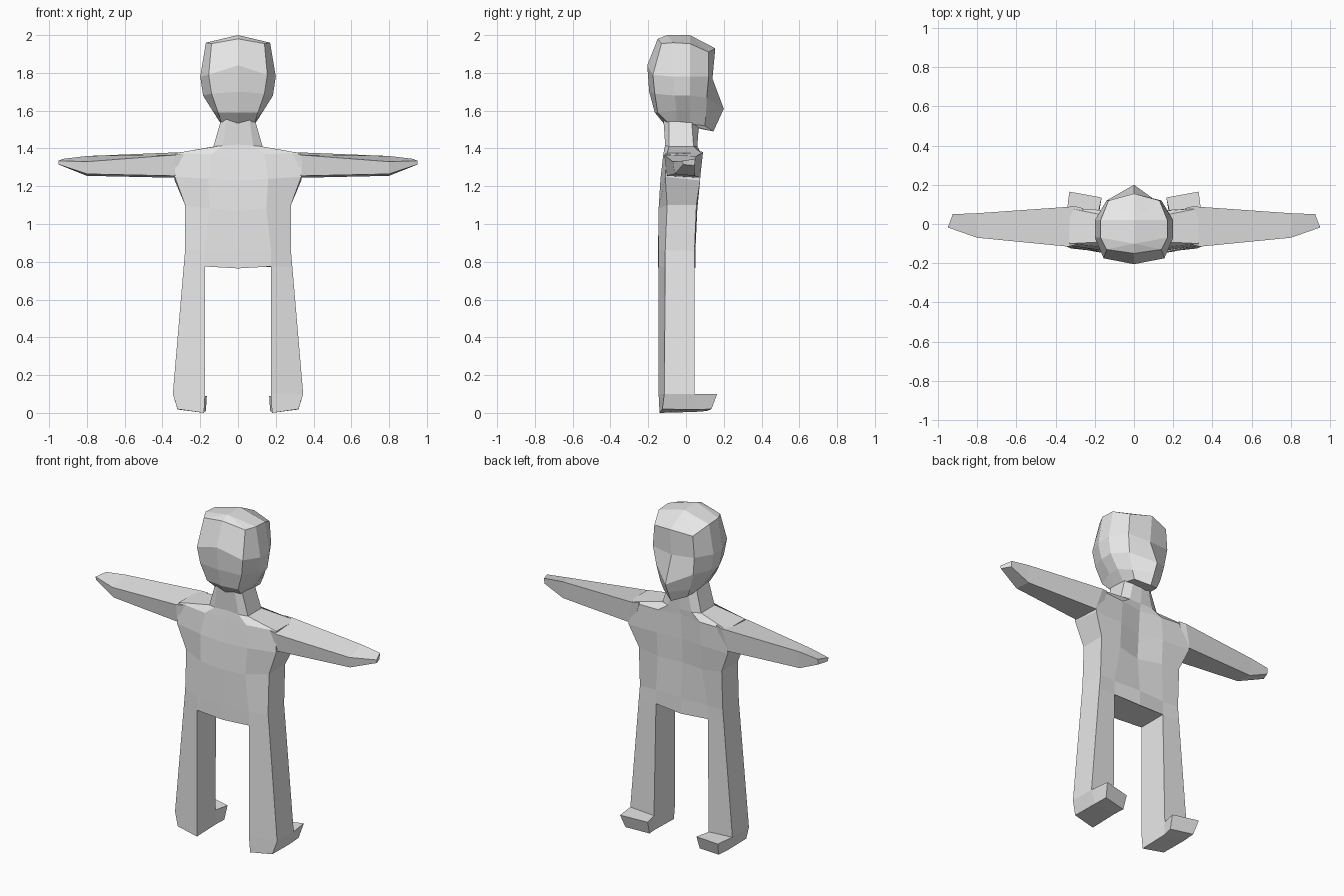
import bpy
import bmesh

grey = bpy.data.materials.new("plain grey")
grey.diffuse_color = (0.8, 0.8, 0.8, 1)


def loft(name, rings, cap_top=True):
    """Skin a stack of equal-length rings and cap the ends, flat shaded."""
    bm = bmesh.new()
    rows = [[bm.verts.new(p) for p in ring] for ring in rings]
    n = len(rows[0])
    for a, b in zip(rows, rows[1:]):
        for i in range(n):
            j = (i + 1) % n
            bm.faces.new((a[i], a[j], b[j], b[i]))
    bm.faces.new(rows[0])
    if cap_top:
        bm.faces.new(rows[-1])
    bmesh.ops.remove_doubles(bm, verts=bm.verts, dist=1e-4)
    bmesh.ops.recalc_face_normals(bm, faces=bm.faces)
    mesh = bpy.data.meshes.new(name)
    bm.to_mesh(mesh)
    bm.free()
    mesh.materials.append(grey)
    obj = bpy.data.objects.new(name, mesh)
    bpy.context.collection.objects.link(obj)
    return obj


def whole(half):
    """Complete a half ring (front centre round to back centre) across x = 0."""
    return half + [(-x, y, z) for x, y, z in reversed(half[1:-1])]


# Torso and neck, from hip to chin
torso = [
    [(0, -.148, .765), (.175, -.145, .775), (.288, -.11, .77),
     (.288, .045, .77), (.175, .04, .775), (0, .05, .765)],
    [(0, -.148, .86), (.175, -.145, .86), (.28, -.11, .86),
     (.28, .045, .86), (.175, .04, .86), (0, .05, .86)],
    [(0, -.145, 1.07), (.15, -.145, 1.08), (.28, -.10, 1.10),
     (.28, .055, 1.10), (.15, .06, 1.08), (0, .03, 1.07)],
    [(0, -.135, 1.23), (.16, -.135, 1.24), (.335, -.11, 1.25),
     (.335, .075, 1.23), (.15, .07, 1.23), (0, .04, 1.22)],
    [(0, -.115, 1.37), (.14, -.12, 1.37), (.33, -.10, 1.375),
     (.33, .08, 1.375), (.14, .07, 1.37), (0, .05, 1.37)],
    [(0, -.11, 1.42), (.08, -.11, 1.415), (.13, -.09, 1.41),
     (.13, .04, 1.41), (.08, .06, 1.41), (0, .06, 1.41)],
    [(0, -.12, 1.56), (.06, -.12, 1.56), (.09, -.09, 1.55),
     (.09, .03, 1.55), (.05, .06, 1.55), (0, .07, 1.55)],
]
loft("torso", [whole(r) for r in torso])

# Head, from jaw to crown, closing on a short ridge
front_top, back_top = (0, -.10, 2.0), (0, .02, 2.0)
head = [
    [(0, -.12, 1.535), (.09, -.10, 1.54), (.09, -.05, 1.54),
     (.09, .02, 1.53), (.08, .10, 1.52), (0, .145, 1.49)],
    [(0, -.165, 1.59), (.105, -.15, 1.59), (.135, -.05, 1.60),
     (.135, .02, 1.60), (.10, .105, 1.57), (0, .175, 1.555)],
    [(0, -.195, 1.70), (.14, -.165, 1.69), (.185, -.06, 1.68),
     (.185, .02, 1.68), (.125, .11, 1.67), (0, .20, 1.61)],
    [(0, -.205, 1.84), (.155, -.175, 1.79), (.20, -.07, 1.78),
     (.20, .02, 1.78), (.14, .12, 1.78), (0, .14, 1.77)],
    [(0, -.15, 1.98), (.14, -.13, 1.955), (.17, -.07, 1.96),
     (.17, .02, 1.955), (.13, .12, 1.91), (0, .155, 1.93)],
    [front_top] * 3 + [back_top] * 3,
]
loft("head", [whole(r) for r in head], cap_top=False)

# Arm sections: front top, back top, back bottom, front bottom
arm = [
    [(.26, -.10, 1.375), (.26, .08, 1.385), (.30, .07, 1.25), (.30, -.10, 1.26)],
    [(.34, -.115, 1.365), (.30, .09, 1.38), (.34, .075, 1.245), (.34, -.10, 1.255)],
    [(.80, -.07, 1.33), (.80, .055, 1.36), (.80, .045, 1.255), (.80, -.06, 1.265)],
    [(.95, -.018, 1.335), (.925, .05, 1.345), (.925, .045, 1.31), (.95, -.015, 1.315)],
]
# Leg sections: front inner, front outer, back outer, back inner
leg = [
    [(.18, -.14, 0), (.32, -.125, .02), (.32, .045, .018), (.18, .045, .005)],
    [(.175, -.145, .10), (.345, -.115, .10), (.345, .045, .10), (.185, .045, .09)],
    [(.175, -.145, .775), (.288, -.11, .77), (.288, .045, .77), (.175, .04, .775)],
]
# Foot sections: top inner, top outer, bottom outer, bottom inner
foot = [
    [(.185, .045, .09), (.345, .045, .10), (.32, .045, .018), (.18, .045, .005)],
    [(.165, .135, .09), (.33, .165, .10), (.315, .135, .02), (.17, .11, .01)],
]
for side, sign in (("right", 1), ("left", -1)):
    for part, rings in (("arm", arm), ("leg", leg), ("foot", foot)):
        loft(f"{side}_{part}", [[(sign * x, y, z) for x, y, z in r] for r in rings])
